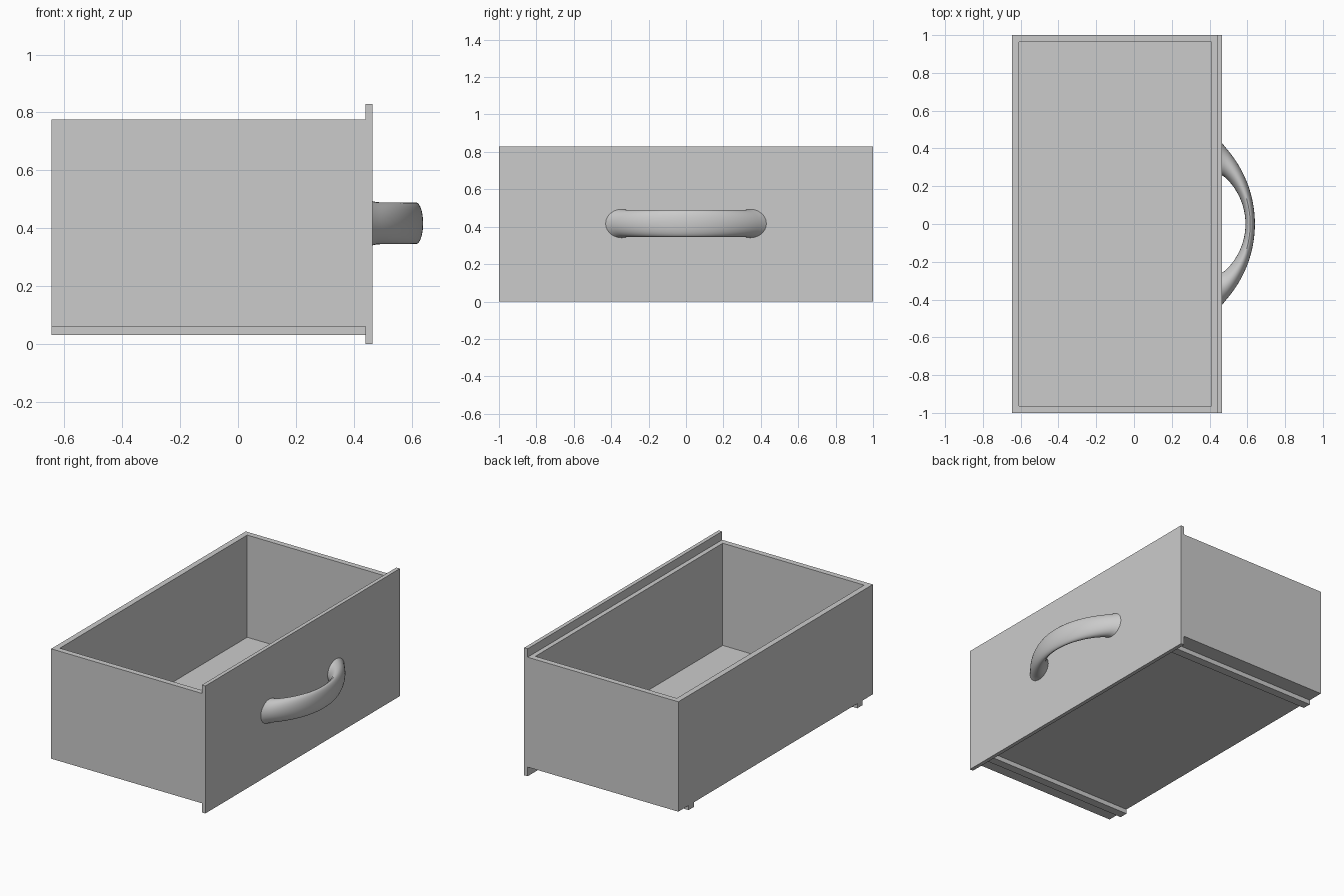
import bpy
import bmesh
from math import asin, cos, sin, pi
from mathutils import Vector

default = bpy.data.objects.get("Cube")
if default:
    bpy.data.objects.remove(default, do_unlink=True)

# Single painted grey
grey = bpy.data.materials.new("plain grey")
grey.use_nodes = True
colour = (0.6, 0.6, 0.6, 1)
grey.diffuse_color = colour
grey.node_tree.nodes["Principled BSDF"].inputs["Base Color"].default_value = colour


def finish(bm, name):
    bmesh.ops.recalc_face_normals(bm, faces=bm.faces)
    mesh = bpy.data.meshes.new(name)
    bm.to_mesh(mesh)
    bm.free()
    mesh.materials.append(grey)
    obj = bpy.data.objects.new(name, mesh)
    bpy.context.collection.objects.link(obj)
    return obj


def block(low, high):
    low, high = Vector(low), Vector(high)
    bm = bmesh.new()
    bmesh.ops.create_cube(bm, size=1)
    for v in bm.verts:
        v.co = (low + high) / 2 + v.co * (high - low)
    return bm


BACK, WALL_FRONT, PANEL_FRONT = -0.645, 0.44, 0.465
BOTTOM, FLOOR, RIM = 0.06, 0.11, 0.775

# Open tray: inset the top face, then sink it to the floor
tray = block((BACK, -1, BOTTOM), (WALL_FRONT, 1, RIM))
top = max(tray.faces, key=lambda f: f.calc_center_median().z)
bmesh.ops.inset_individual(tray, faces=[top], thickness=0.052)
for v in top.verts:
    if v.co.x > 0:
        v.co.x = 0.41
sunk = bmesh.ops.extrude_discrete_faces(tray, faces=[top])["faces"][0]
for v in sunk.verts:
    v.co.z = FLOOR
finish(tray, "drawer_tray")

# Facing panel
finish(block((WALL_FRONT, -1, 0), (PANEL_FRONT, 1, 0.83)), "drawer_panel")

# Runners under the tray
for side, y in (("left", 0.84), ("right", -0.895)):
    finish(block((BACK, y, 0.03), (WALL_FRONT, y + 0.055, BOTTOM)), "runner_" + side)


# Bow handle: oval rings lofted between an outer and an inner arc
def arc_point(t, half_chord, rise):
    radius = (half_chord ** 2 + rise ** 2) / (2 * rise)
    angle = t * asin(half_chord / radius)
    x = PANEL_FRONT + rise - radius * (1 - cos(angle))
    return Vector((x, radius * sin(angle), 0.417))


STEPS, SIDES = 40, 28
handle = bmesh.new()
rings = []
for i in range(STEPS + 1):
    t = 2 * i / STEPS - 1
    outer = arc_point(t, 0.425, 0.175)
    inner = arc_point(t, 0.262, 0.125)
    flare = 1 + 0.06 * abs(t) ** 24
    centre, half = (outer + inner) / 2, (outer - inner) / 2 * flare
    up = Vector((0, 0, 0.072 * flare))
    angles = [2 * pi * k / SIDES for k in range(SIDES)]
    rings.append([handle.verts.new(centre + half * cos(a) + up * sin(a)) for a in angles])
for a, b in zip(rings, rings[1:]):
    for k in range(SIDES):
        n = (k + 1) % SIDES
        handle.faces.new((a[k], a[n], b[n], b[k]))
handle.faces.new(rings[0])
handle.faces.new(rings[-1])
grip = finish(handle, "handle")
bpy.context.view_layer.objects.active = grip
grip.select_set(True)
bpy.ops.object.shade_smooth_by_angle()
